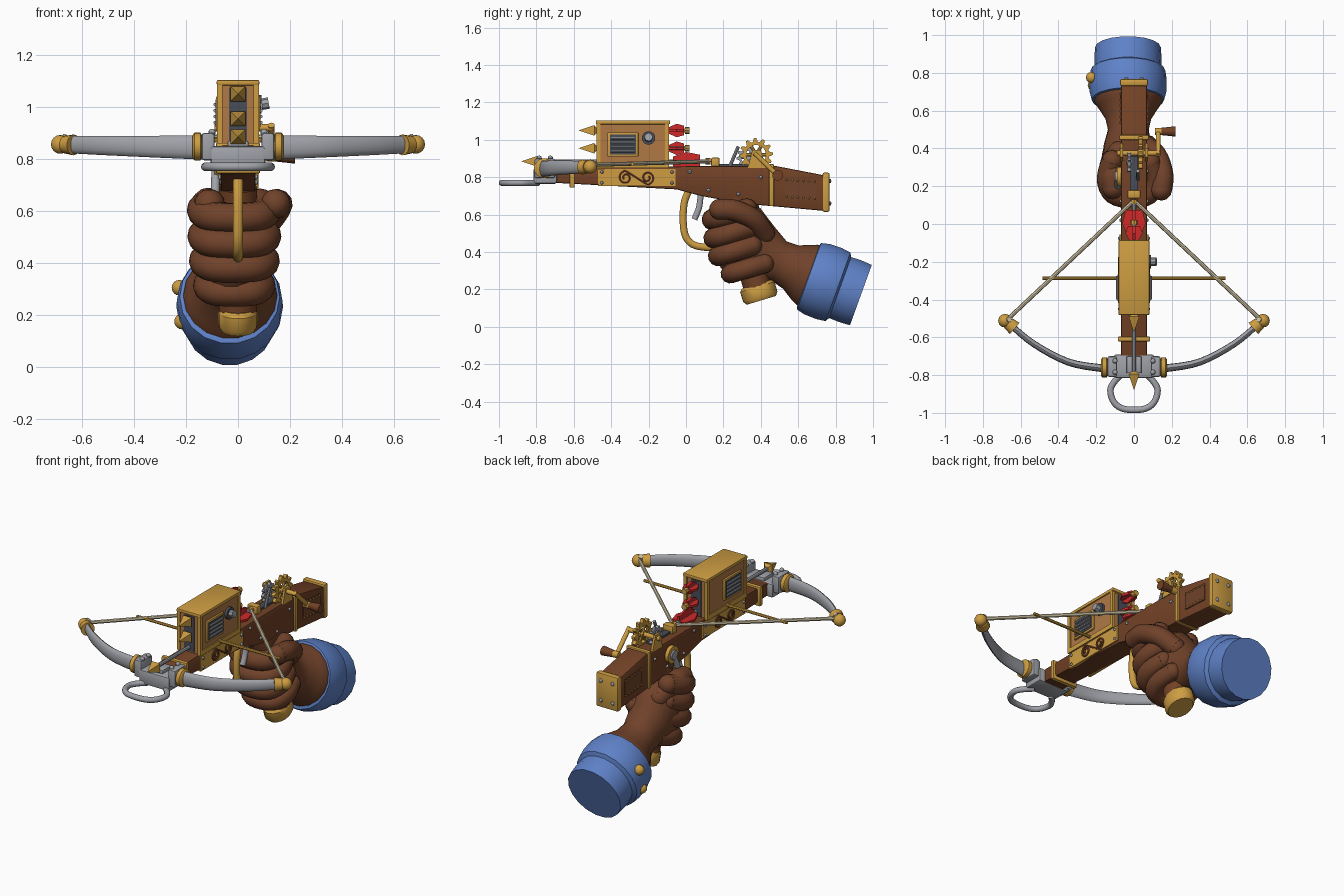
import bpy, bmesh, math
from mathutils import Vector as V, Matrix

if "Cube" in bpy.data.objects:
    bpy.data.objects.remove(bpy.data.objects["Cube"])

def mat(name, r, g, b):
    m = bpy.data.materials.new(name)
    lin = [((c / 255 + 0.055) / 1.055) ** 2.4 for c in (r, g, b)]
    m.diffuse_color = (*lin, 1)
    m.use_nodes = True
    m.node_tree.nodes["Principled BSDF"].inputs["Base Color"].default_value = m.diffuse_color
    return m

GOLD = mat("brass", 205, 157, 66)
LEATHER = mat("glove_leather", 112, 66, 42)
WOOD = mat("stock_wood", 115, 66, 38)
TAN = mat("light_wood", 176, 121, 69)
STEEL = mat("steel", 160, 162, 168)
DARK = mat("dark_steel", 72, 77, 88)
BLUE = mat("blue_cloth", 95, 130, 200)
RED = mat("red_feather", 208, 42, 42)
CREAM = mat("cord", 208, 197, 166)

def put(name, bm, m):
    bmesh.ops.recalc_face_normals(bm, faces=bm.faces[:])
    me = bpy.data.meshes.new(name)
    bm.to_mesh(me)
    bm.free()
    me.materials.append(m)
    o = bpy.data.objects.new(name, me)
    bpy.context.collection.objects.link(o)
    return o

def prism(name, m, pts, lo, hi, axis=0, bev=0):
    """Extrude a y-z outline along x (axis 0) or an x-y outline along z (axis 2)."""
    bm = bmesh.new()
    at = lambda p, h: (h, *p) if axis == 0 else (*p, h)
    a = [bm.verts.new(at(p, lo)) for p in pts]
    b = [bm.verts.new(at(p, hi)) for p in pts]
    bm.faces.new(a)
    bm.faces.new(b)
    for i in range(len(pts)):
        j = (i + 1) % len(pts)
        bm.faces.new((a[i], a[j], b[j], b[i]))
    if bev:
        bmesh.ops.recalc_face_normals(bm, faces=bm.faces[:])
        bmesh.ops.bevel(bm, geom=bm.edges[:], offset=bev, segments=2, affect='EDGES', profile=0.5)
    return put(name, bm, m)

def box(name, m, x0, x1, y0, y1, z0, z1, bev=0):
    return prism(name, m, [(y0, z0), (y1, z0), (y1, z1), (y0, z1)], x0, x1, 0, bev)

def rod(name, m, p, q, r, r2=None, n=14, roll=0):
    p, q = V(p), V(q)
    M = Matrix.Translation((p + q) / 2) @ (q - p).to_track_quat('Z', 'Y').to_matrix().to_4x4()
    bm = bmesh.new()
    bmesh.ops.create_cone(bm, cap_ends=True, segments=n, radius1=r, radius2=r if r2 is None else r2,
                          depth=(q - p).length, matrix=M @ Matrix.Rotation(roll, 4, 'Z'))
    return put(name, bm, m)

def ball(name, m, c, r, scale=(1, 1, 1), n=12):
    bm = bmesh.new()
    bmesh.ops.create_uvsphere(bm, u_segments=n, v_segments=n // 2 + 2, radius=r,
                              matrix=Matrix.Translation(c) @ Matrix.Diagonal((*scale, 1)))
    return put(name, bm, m)

def loft(name, m, rings, n=16):
    """Skin elliptical rings given as (centre, half axis u, half axis v)."""
    bm = bmesh.new()
    rows = []
    for c, u, v in rings:
        rows.append([bm.verts.new(V(c) + V(u) * math.cos(k * math.tau / n) + V(v) * math.sin(k * math.tau / n))
                     for k in range(n)])
    for a, b in zip(rows, rows[1:]):
        for i in range(n):
            j = (i + 1) % n
            bm.faces.new((a[i], a[j], b[j], b[i]))
    bm.faces.new(rows[0])
    bm.faces.new(rows[-1])
    return put(name, bm, m)

def smooth_path(pts, steps=5):
    P = [V(p) for p in pts]
    P = [2 * P[0] - P[1]] + P + [2 * P[-1] - P[-2]]
    out = []
    for a, b, c, d in zip(P, P[1:], P[2:], P[3:]):
        for k in range(steps):
            t = k / steps
            out.append(0.5 * (2 * b + (c - a) * t + (2 * a - 5 * b + 4 * c - d) * t * t
                              + (3 * b - a - 3 * c + d) * t ** 3))
    return out + [P[-2]]

def tube(name, m, pts, r, res=3, steps=5):
    cu = bpy.data.curves.new(name, 'CURVE')
    cu.dimensions = '3D'
    cu.bevel_depth, cu.bevel_resolution, cu.use_fill_caps = r, res, True
    pts = smooth_path(pts, steps)
    s = cu.splines.new('POLY')
    s.points.add(len(pts) - 1)
    for sp, p in zip(s.points, pts):
        sp.co = (*p, 1)
    tmp = bpy.data.objects.new(name + "_path", cu)
    bpy.context.collection.objects.link(tmp)
    me = bpy.data.meshes.new_from_object(tmp.evaluated_get(bpy.context.evaluated_depsgraph_get()))
    bpy.data.objects.remove(tmp)
    me.name = name
    me.materials.clear()
    me.materials.append(m)
    o = bpy.data.objects.new(name, me)
    bpy.context.collection.objects.link(o)
    return o

def gear(name, m, x, y, z, r, teeth, w):
    bm = bmesh.new()
    N = teeth * 4
    rows = []
    for k in range(N):
        a = k * math.tau / N
        ro = r if k % 4 < 2 else r * 0.78
        rows.append([bm.verts.new((x + h, y + q * math.cos(a), z + q * math.sin(a)))
                     for h, q in ((-w, ro), (w, ro), (w, r * 0.58), (-w, r * 0.58))])
    for i in range(N):
        for k in range(4):
            bm.faces.new((rows[i][k], rows[i][(k + 1) % 4], rows[(i + 1) % N][(k + 1) % 4], rows[(i + 1) % N][k]))
    put(name, bm, m)
    for k in range(3):
        d = V((0, math.cos(k * math.pi / 3), math.sin(k * math.pi / 3))) * r * 0.62
        rod(name + "_spoke", m, V((x, y, z)) - d, V((x, y, z)) + d, w * 0.8, n=8)
    rod(name + "_hub", m, (x - w * 1.6, y, z), (x + w * 1.6, y, z), r * 0.25)

# Stock with butt plate and bands
prism("stock", WOOD, [(-.7, .77), (-.7, .85), (.1, .86), (.48, .86), (.74, .81), (.74, .62), (.3, .66),
                      (.08, .70), (-.05, .735)], -.068, .068, 0, .008)
box("butt_plate", GOLD, -.075, .075, .73, .768, .615, .825, .01)
box("front_band", GOLD, -.085, .085, -.622, -.596, .745, .862, .005)
box("rear_band", GOLD, -.078, .078, .445, .47, .645, .87, .005)
for x in (-.04, .04):
    for z in (.66, .78):
        ball("butt_rivet", STEEL, (x, .77, z), .012, (1, .6, 1), 8)

# Side plates with scrolls, leather panels and rivets
scroll = []
for k in range(25):
    a = math.pi / 2 + math.tau * 1.4 * (1 - k / 24)
    r = .01 + .026 * k / 24
    scroll.append((-.058 + r * math.cos(a), r * math.sin(a)))
scroll += [(0, 0)] + [(-a, -b) for a, b in reversed(scroll)]
for s in (-1, 1):
    lo, hi = sorted((s * .06, s * .076))
    box("side_plate", GOLD, lo, hi, -.47, -.055, .752, .845)
    tube("scroll", WOOD, [(s * .077, -.265 + s * a, .798 + b) for a, b in scroll], .007, 1, 2)
    for y in (-.45, -.075):
        for z in (.77, .828):
            ball("plate_rivet", STEEL, (s * .077, y, z), .009, n=8)
    lo, hi = sorted((s * .06, s * .073))
    prism("butt_panel", LEATHER, [(.53, .69), (.695, .68), (.695, .785), (.53, .795)], lo, hi)
    for k in range(6):
        for z0, z1 in ((.697, .687), (.787, .777)):
            ball("panel_rivet", GOLD, (s * .074, .538 + .03 * k, z0 + (z1 - z0) * k / 5), .006, n=6)
    for y, z in ((.02, .83), (.12, .73), (.28, .71), (.4, .8)):
        ball("stock_rivet", STEEL, (s * .068, y, z), .01, n=8)

# Bow: centre block, limbs, collars, tips and string
box("bow_block", STEEL, -.105, .105, -.815, -.69, .765, .85, .012)
box("bolt_rest", STEEL, -.04, .04, -.79, -.7, .84, .87, .006)
for s in (-1, 1):
    box("limb_clamp", STEEL, s * .115 - .025, s * .115 + .025, -.81, -.7, .795, .9, .01)
    for y in (-.785, -.725):
        ball("clamp_bolt", STEEL, (s * .1, y, .902), .014, n=8)
    path = smooth_path([(s * .1, -.765, .845), (s * .18, -.762, .845), (s * .35, -.73, .848), (s * .53, -.635, .852),
                        (s * .665, -.525, .855)], 4)
    rings = []
    for i, p in enumerate(path):
        d = (path[min(i + 1, len(path) - 1)] - path[max(i - 1, 0)]).normalized()
        t = i / (len(path) - 1)
        rings.append((p, V((-d.y, d.x, 0)) * (.022 - .006 * t), (0, 0, .05 - .018 * t)))
    loft("bow_limb", STEEL, rings, 12)
    loft("limb_collar", GOLD, [((s * x, -.76, .848), (0, r, 0), (0, 0, r)) for x, r in
                               ((.138, .043), (.145, .053), (.168, .053), (.175, .043))])
    rod("tip_collar", GOLD, (s * .632, -.553, .854), (s * .665, -.525, .855), .04, .034)
    ball("limb_tip", GOLD, (s * .683, -.512, .856), .036)
    rod("cord_wrap", CREAM, (s * .688, -.52, .835), (s * .66, -.505, .89), .014, n=8)
    rod("bow_string", CREAM, (s * .675, -.51, .866), (0, .125, .885), .011, n=8)
tube("stirrup", STEEL, [(-.06, -.79, .77), (-.1, -.83, .77), (-.125, -.88, .77), (-.105, -.945, .77), (-.05, -.98, .77),
                        (.05, -.98, .77), (.105, -.945, .77), (.125, -.88, .77), (.1, -.83, .77), (.06, -.79, .77)], .017)
rod("cross_rod", GOLD, (-.485, -.287, .872), (.485, -.287, .872), .009, n=8)
box("string_catch", GOLD, -.035, .035, .135, .18, .855, .905, .008)
box("catch_rail", DARK, -.02, .02, .18, .36, .855, .872)

# Bolt magazine
box("magazine", TAN, -.074, .074, -.47, -.1, .85, 1.09)
box("magazine_lid", GOLD, -.082, .082, -.482, -.085, 1.083, 1.104, .006)
box("front_slot", DARK, -.034, .034, -.475, -.46, .86, 1.075)
box("rear_slot", DARK, -.034, .034, -.11, -.095, .86, 1.075)
for s in (-1, 1):
    for y in (-.468, -.102):
        box("corner_post", GOLD, s * .07 - .01, s * .07 + .01, y - .01, y + .01, .85, 1.085)
    box("lower_rail", GOLD, s * .07 - .01, s * .07 + .01, -.475, -.095, .85, .878)
    box("window_frame", GOLD, s * .076 - .009, s * .076 + .009, -.42, -.255, .91, 1.04, .004)
    box("window", DARK, s * .077 - .01, s * .077 + .01, -.407, -.268, .922, 1.028)
    for k in range(4):
        z = .94 + .023 * k
        rod("window_bar", STEEL, (s * .088, -.4, z), (s * .088, -.275, z), .007, n=8)
rod("knob_base", DARK, (.07, -.2, 1.01), (.09, -.2, 1.01), .036)
rod("knob", STEEL, (.09, -.2, 1.01), (.118, -.2, 1.015), .022, n=8)

# Bolts: pyramid heads, shafts, crossed feathers
for z, tip, y, w in ((1.05, -.575, -.09, .036), (.955, -.575, -.09, .036), (.885, -.88, -.07, .05)):
    end = y + (.2 if tip < -.6 else .11)
    rod("bolt_shaft", STEEL, (0, tip + .08, z), (0, end, z), .011, n=8)
    rod("bolt_head", GOLD, (0, tip + .085, z), (0, tip, z), .04, 0, 4, math.pi / 4)
    rod("bolt_neck", GOLD, (0, tip + .085, z), (0, tip + .1, z), .036, .016, 4, math.pi / 4)
    rod("bolt_nock", GOLD, (0, end - .025, z), (0, end, z), .018, n=8)
    L = .145 if tip < -.6 else .08
    fin = [(y, -w * .5), (y + L * .5, -w), (y + L, -w * .7), (y + L, w * .7), (y + L * .5, w), (y, w * .5)]
    prism("feather_upright", RED, [(a, z + b) for a, b in fin], -.007, .007)
    prism("feather_flat", RED, [(b * 1.25, a) for a, b in fin], z - .007, z + .007, 2)

# Winding gears, crank and pawl
gear("large_gear", GOLD, .035, .375, .92, .09, 12, .011)
gear("small_gear", STEEL, -.025, .33, .905, .06, 10, .009)
for s in (-1, 1):
    prism("gear_bracket", GOLD, [(.33, .85), (.43, .85), (.4, .945), (.355, .945)], s * .066 - .007, s * .066 + .007)
rod("axle", GOLD, (-.09, .375, .92), (.135, .375, .92), .014)
rod("crank_arm", GOLD, (.128, .365, .93), (.128, .495, .805), .013)
rod("crank_pin", GOLD, (.11, .49, .81), (.15, .49, .81), .02)
rod("crank_handle", WOOD, (.145, .49, .81), (.22, .49, .81), .02, .028)
rod("pawl", STEEL, (.02, .235, .86), (.02, .28, .965), .009, n=8)
rod("side_wheel", GOLD, (-.06, .25, .775), (-.09, .25, .775), .052, n=18)
rod("side_wheel_core", STEEL, (-.088, .25, .775), (-.1, .25, .775), .028)
rod("side_lever", STEEL, (-.085, .24, .76), (-.088, .2, .67), .017)

# Trigger and guard
tube("trigger_guard", GOLD, [(0, .015, .73), (0, -.01, .66), (0, -.015, .56), (0, .0, .48), (0, .05, .435), (0, .16, .42)], .02)
tube("trigger", STEEL, [(0, .08, .72), (0, .07, .64), (0, .045, .575)], .017)

# Grip and its cap
G, GV = V((0, .29, -.957)), V((0, .957, .29))
rod("grip", WOOD, (0, .25, .69), (0, .385, .2), .075)
loft("grip_cap", GOLD, [(V((0, .39, .185)) + G * t, (.076 * k, 0, 0), GV * .096 * k) for t, k in
                        ((-.045, .85), (-.03, 1), (.025, 1), (.045, .85))])

# Gloved fist: palm and wrist, curled fingers, thumb
U = V((0, .34, .94))
loft("glove", LEATHER, [((x, y, z), (a, 0, 0), U * b) for x, y, z, a, b in
     ((-.02, .2, .51, .08, .13), (-.025, .25, .49, .125, .19), (-.03, .33, .45, .138, .2), (-.035, .42, .40, .125, .15),
      (-.03, .5, .35, .108, .115), (-.03, .56, .32, .122, .125), (-.03, .62, .29, .16, .16), (-.03, .645, .28, .178, .172),
      (-.03, .66, .272, .182, .178), (-.03, .675, .265, .175, .172))], 18)
for z, y, w, r in ((.575, .145, .125, .058), (.475, .152, .125, .056), (.38, .175, .12, .055), (.285, .24, .107, .052)):
    pts = [(x * w - .014, y + d, z + .3 * d) for x, d in
           ((-.8, .19), (-1, .1), (-.85, .03), (-.4, 0), (.4, 0), (.85, .03), (1, .1), (.8, .18))]
    tube("finger", LEATHER, pts, r, 4, 3)
    for p in (pts[0], pts[-1]):
        ball("finger_end", LEATHER, p, r * .99)
for name, pts, r in (("thumb", [(.05, .42, .5), (.12, .36, .575), (.152, .26, .622), (.145, .18, .628)], .057),
                     ("knuckle", [(-.08, .38, .56), (-.115, .27, .625), (-.11, .19, .625)], .06)):
    tube(name, LEATHER, pts, r, 4)
    for p in (pts[0], pts[-1]):
        ball(name + "_end", LEATHER, p, r * .99)

# Sleeve with buttons
E, D = V((-.032, .935, .17)), V((0, .94, -.34))
loft("sleeve", BLUE, [(E + D * t, (r, 0, 0), U * r) for t, r in
     ((-.3, .175), (-.295, .192), (-.25, .203), (-.18, .205), (-.13, .198), (-.118, .176), (-.06, .178), (0, .174))], 18)
for p in ((-.225, .775, .305), (-.215, .735, .175)):
    ball("sleeve_button", GOLD, p, .03)

# Smooth rounded parts, keep edges sharp
for o in bpy.context.scene.objects:
    o.select_set(True)
    bpy.context.view_layer.objects.active = o
bpy.ops.object.shade_smooth_by_angle(angle=math.radians(38))
